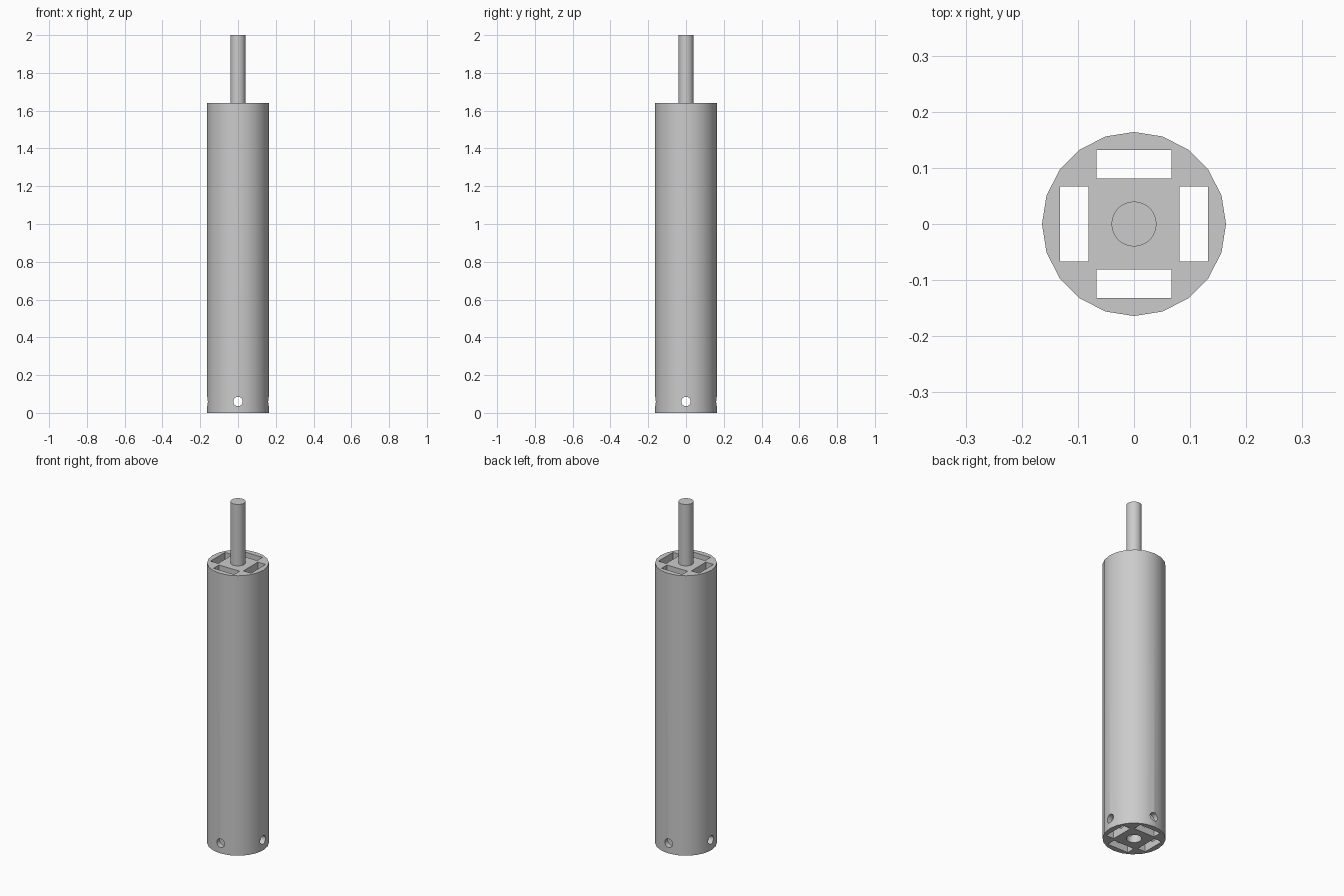
import bpy
import math

cube = bpy.data.objects.get("Cube")
if cube:
    bpy.data.objects.remove(cube, do_unlink=True)

BODY_R, BODY_H = 0.164, 1.64
ROD_R, TOP = 0.04, 2.0
PIN_R, PIN_Z = 0.025, 0.06
SOCKET_DEPTH = TOP - BODY_H

grey = bpy.data.materials.new("grey metal")
grey.use_nodes = True
colour = (0.6, 0.6, 0.6, 1)
grey.diffuse_color = colour
grey.node_tree.nodes["Principled BSDF"].inputs["Base Color"].default_value = colour


def cylinder(name, radius, z0, z1, sides):
    """Upright cylinder with a vertex on the +x axis."""
    bpy.ops.mesh.primitive_cylinder_add(vertices=sides, radius=radius, depth=z1 - z0,
                                        location=(0, 0, (z0 + z1) / 2))
    obj = bpy.context.object
    obj.name = name
    obj.data.materials.append(grey)
    return obj


def box(name, size, location):
    bpy.ops.mesh.primitive_cube_add(size=1, location=location)
    obj = bpy.context.object
    obj.name = name
    obj.scale = size
    obj.data.materials.append(grey)
    return obj


def smooth(obj):
    bpy.ops.object.select_all(action="DESELECT")
    obj.select_set(True)
    bpy.context.view_layer.objects.active = obj
    bpy.ops.object.shade_smooth_by_angle(angle=math.radians(30))


# Main tube
body = cylinder("body", BODY_R, 0, BODY_H, 20)
cutters = []

# Four rectangular channels running the full height
for i in range(4):
    a = i * math.pi / 2
    slot = box("slot_cutter", (0.05, 0.134, BODY_H + 0.2),
               (0.1065 * math.cos(a), 0.1065 * math.sin(a), BODY_H / 2))
    slot.rotation_euler.z = a
    cutters.append(slot)

# Socket in the underside, matching the rod
cutters.append(cylinder("socket_cutter", ROD_R, -0.1, SOCKET_DEPTH, 40))

# Crossed pin holes near the bottom
for turn in (0, math.pi / 2):
    pin = cylinder("pin_cutter", PIN_R, PIN_Z - 0.3, PIN_Z + 0.3, 20)
    pin.rotation_euler = (math.pi / 2, 0, turn)
    cutters.append(pin)

# Cut everything out of the body, then discard the cutters
for cutter in cutters:
    cutter.hide_render = True
    mod = body.modifiers.new(cutter.name, "BOOLEAN")
    mod.operation = "DIFFERENCE"
    mod.solver = "EXACT"
    mod.object = cutter
bpy.context.view_layer.update()
bpy.context.view_layer.objects.active = body
for mod in list(body.modifiers):
    bpy.ops.object.modifier_apply(modifier=mod.name)
for cutter in cutters:
    bpy.data.objects.remove(cutter, do_unlink=True)
smooth(body)

# Rod standing on the top, seated slightly into the body
smooth(cylinder("rod", ROD_R, BODY_H - 0.04, TOP, 40))
